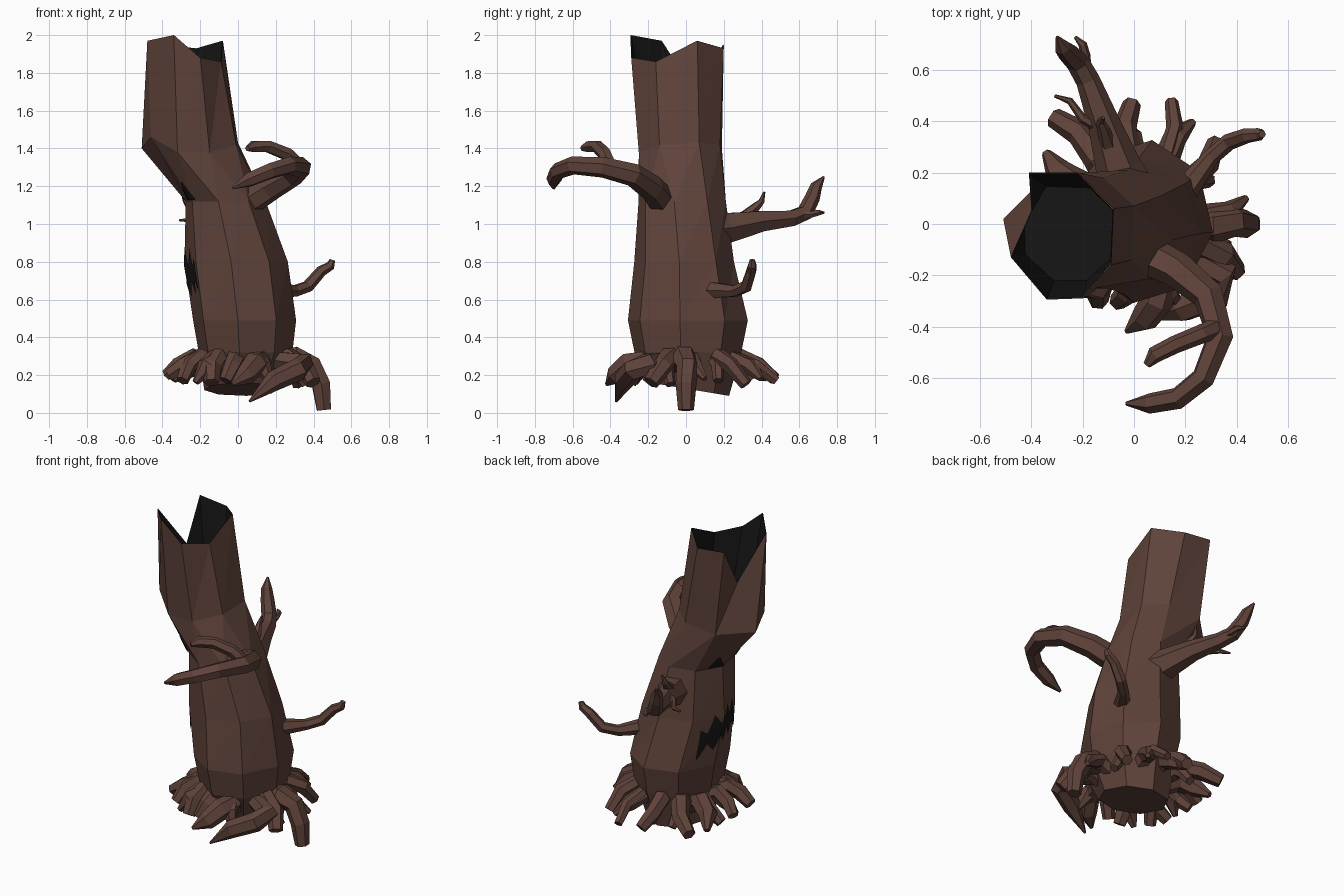
import bpy, bmesh, math
from mathutils import Vector
from mathutils.bvhtree import BVHTree

def material(name, rgb):
    m = bpy.data.materials.new(name)
    m.diffuse_color = (*rgb, 1)
    return m

BARK = material("bark", (0.115, 0.056, 0.042))
DARK = material("dark_hollow", (0.008, 0.008, 0.008))

def finish(bm, name, mat, normals=True):
    if normals:
        bmesh.ops.recalc_face_normals(bm, faces=bm.faces)
    me = bpy.data.meshes.new(name)
    bm.to_mesh(me)
    ob = bpy.data.objects.new(name, me)
    me.materials.append(mat)
    bpy.context.collection.objects.link(ob)
    return ob

def loft(bm, rings, cap_start=True, cap_end=True, tris=False):
    vs = [[bm.verts.new(p) for p in r] for r in rings]
    n = len(vs[0])
    for a, b in zip(vs, vs[1:]):
        for i in range(n):
            j = (i + 1) % n
            if tris:
                bm.faces.new((a[i], a[j], b[j]))
                bm.faces.new((a[i], b[j], b[i]))
            else:
                bm.faces.new((a[i], a[j], b[j], b[i]))
    if cap_start:
        bm.faces.new(vs[0][::-1])
    if cap_end:
        bm.faces.new(vs[-1])

def tube(name, pts, radii, sides=6):
    """Faceted limb that follows a path with a radius at each point."""
    pts = [Vector(p) for p in pts]
    bm, rings, side = bmesh.new(), [], None
    for i, p in enumerate(pts):
        t = (pts[min(i + 1, len(pts) - 1)] - pts[max(i - 1, 0)]).normalized()
        ref = side if side else (Vector((0, 0, 1)) if abs(t.z) < 0.9 else Vector((1, 0, 0)))
        side = (ref - t * ref.dot(t)).normalized()
        other = t.cross(side)
        rings.append([p + radii[i] * (side * math.cos(a) + other * math.sin(a))
                      for a in (math.tau * (k + 0.5) / sides for k in range(sides))])
    loft(bm, rings)
    return finish(bm, name, BARK)

# Trunk: eight-sided, bent and slightly twisted loft with a broken, open top
def oct_ring(cx, cy, rx, ry, z, turn, tilt=0):
    return [Vector((cx + rx * math.cos(a), cy + ry * math.sin(a), z + tilt * math.sin(a)))
            for a in (math.radians(22.5 + turn + 45 * k) for k in range(8))]

top = [Vector(p) for p in (
    (-0.08, 0.06, 1.97), (-0.22, 0.2, 1.93), (-0.41, 0.2, 1.95), (-0.40, 0.05, 1.7),
    (-0.48, -0.13, 1.97), (-0.34, -0.295, 2.0), (-0.2, -0.29, 1.88), (-0.09, -0.16, 1.86))]
bend = [Vector(p) for p in (
    (0.0, 0.07, 1.43), (-0.12, 0.18, 1.42), (-0.34, 0.19, 1.4), (-0.51, 0.02, 1.4),
    (-0.46, -0.14, 1.46), (-0.32, -0.25, 1.38), (-0.15, -0.25, 1.38), (-0.01, -0.14, 1.42))]
body = [oct_ring(0.02, 0.02, 0.2, 0.21, 0.125, 15, -0.035),
        oct_ring(0.04, 0.01, 0.25, 0.285, 0.32, 15),
        oct_ring(0.035, 0.01, 0.275, 0.32, 0.49, 15),
        oct_ring(-0.01, -0.01, 0.275, 0.265, 0.8, 17),
        oct_ring(-0.065, -0.02, 0.215, 0.235, 1.12, 12)]
bm = bmesh.new()
loft(bm, body + [bend, top], cap_end=False, tris=True)
bmesh.ops.recalc_face_normals(bm, faces=bm.faces)
surface = BVHTree.FromBMesh(bm)
finish(bm, "trunk", BARK, False)

# Dark hollow inside the broken top
def inset(ring, f):
    c = sum(ring, Vector()) / 8
    return [Vector((c.x + (p.x - c.x) * f, c.y + (p.y - c.y) * f, p.z)) for p in ring]

floor = [a.lerp(b, 0.35) for a, b in zip(bend, top)]
bm = bmesh.new()
loft(bm, [inset(floor, 0.8), inset(top, 0.985)], cap_end=False, tris=True)
bmesh.ops.reverse_faces(bm, faces=bm.faces)
finish(bm, "trunk_hollow", DARK, False)

# Carved face on the -x side, draped on the trunk surface
def patch(name, columns, azimuth=0, steps=4, rows=5):
    """columns: (sideways, z_low, z_high); points are projected along the azimuth."""
    ca, sa = math.cos(math.radians(azimuth)), math.sin(math.radians(azimuth))
    ray, across = Vector((ca, sa, 0)), Vector((-sa, ca, 0))
    cols = []
    for a, b in zip(columns, columns[1:]):
        cols += [[a[k] + (b[k] - a[k]) * s / steps for k in range(3)] for s in range(steps)]
    cols.append(columns[-1])
    bm, grid = bmesh.new(), []
    for w, lo, hi in cols:
        line = []
        for r in range(rows + 1):
            z = lo + (hi - lo) * r / rows
            hit = surface.ray_cast(across * w - ray * 2 + Vector((0, 0, z)), ray)
            line.append(bm.verts.new(hit[0] + hit[1] * 0.006))
        grid.append(line)
    for a, b in zip(grid, grid[1:]):
        for r in range(rows):
            bm.faces.new((a[r], a[r + 1], b[r + 1], b[r]))
    if bm.faces[:][0].normal.dot(ray) > 0:
        bmesh.ops.reverse_faces(bm, faces=bm.faces)
    return finish(bm, name, DARK, False)

mouth = [(0.17, 0.55, 0.57), (0.15, 0.57, 0.74), (0.11, 0.64, 0.71), (0.07, 0.59, 0.82),
         (0.03, 0.68, 0.76), (-0.02, 0.62, 0.87), (-0.06, 0.70, 0.78), (-0.10, 0.63, 0.87),
         (-0.13, 0.70, 0.78), (-0.16, 0.66, 0.82), (-0.18, 0.65, 0.67)]
patch("mouth", mouth)
for label, az, mid in (("right", 40, 0.06), ("left", -35, -0.09)):
    patch(label + "_eye", [(mid + d, 1.13, hi) for d, hi in ((0.05, 1.14), (0, 1.23), (-0.05, 1.14))], az)

# Branches and their twigs
tube("front_branch", [(0.03, -0.1, 1.09), (0.09, -0.14, 1.14), (0.17, -0.18, 1.19), (0.29, -0.28, 1.26),
                      (0.335, -0.44, 1.3), (0.27, -0.6, 1.31), (0.17, -0.68, 1.28), (0.06, -0.7, 1.235),
                      (-0.03, -0.7, 1.19)],
     [0.06, 0.075, 0.07, 0.062, 0.055, 0.048, 0.044, 0.04, 0.008])
tube("front_twig", [(0.33, -0.4, 1.3), (0.26, -0.43, 1.37), (0.16, -0.47, 1.41), (0.08, -0.51, 1.41),
                    (0.05, -0.55, 1.4)], [0.04, 0.037, 0.035, 0.033, 0.015])
tube("back_branch", [(-0.03, 0.1, 0.97), (-0.06, 0.22, 0.98), (-0.12, 0.4, 1.015), (-0.18, 0.56, 1.03),
                     (-0.22, 0.63, 1.06), (-0.26, 0.67, 1.14), (-0.28, 0.69, 1.2), (-0.3, 0.73, 1.25)],
     [0.13, 0.09, 0.062, 0.047, 0.045, 0.04, 0.032, 0.006])
tube("back_twig_tip", [(-0.19, 0.59, 1.05), (-0.19, 0.66, 1.05), (-0.2, 0.7, 1.06), (-0.23, 0.73, 1.06)],
     [0.025, 0.02, 0.017, 0.006])
tube("back_twig_top", [(-0.1, 0.3, 1.03), (-0.12, 0.37, 1.09), (-0.13, 0.4, 1.12), (-0.12, 0.415, 1.17)],
     [0.035, 0.025, 0.017, 0.006])
tube("back_twig_side", [(-0.14, 0.38, 1.02), (-0.2, 0.41, 1.03), (-0.25, 0.48, 1.02), (-0.31, 0.5, 1.02)],
     [0.025, 0.018, 0.014, 0.006])
tube("side_branch", [(0.2, 0.13, 0.65), (0.3, 0.26, 0.645), (0.37, 0.32, 0.67), (0.44, 0.345, 0.75),
                     (0.49, 0.35, 0.78), (0.5, 0.35, 0.81)], [0.05, 0.033, 0.033, 0.03, 0.025, 0.015])

# Roots: arched stubs all around the base (angle, reach, radius, tip height)
roots = [(13, 0.46, 0.04, 0.18), (30, 0.35, 0.035, 0.17), (45, 0.46, 0.042, 0.15), (60, 0.47, 0.045, 0.18),
         (73, 0.51, 0.033, 0.17), (91, 0.48, 0.045, 0.18), (98, 0.42, 0.04, 0.2), (112, 0.38, 0.035, 0.17),
         (127, 0.53, 0.05, 0.2), (141, 0.45, 0.055, 0.18), (157, 0.40, 0.042, 0.19), (171, 0.39, 0.042, 0.2),
         (185, 0.35, 0.045, 0.17), (200, 0.40, 0.045, 0.2), (215, 0.37, 0.042, 0.17), (230, 0.36, 0.052, 0.16),
         (245, 0.34, 0.05, 0.16), (258, 0.32, 0.045, 0.17), (300, 0.36, 0.045, 0.15),
         (335, 0.45, 0.052, 0.16), (347, 0.38, 0.035, 0.15)]
for i, (deg, reach, r, tip) in enumerate(roots):
    a = math.radians(deg)
    path = []
    for f, z in ((0, 0.25), (0.35, 0.29), (0.7, 0.25), (1, tip)):
        d = 0.18 + (reach - 0.19) * f
        w = a + 0.45 * (f * f - f) * (-1) ** i
        path.append((d * math.cos(w) + 0.02 * (1 - f), d * math.sin(w), z + 0.015 * (i % 3 - 1) * (1 - f)))
    tube(f"root_{i + 1}", path, [r * 1.1, r * 1.15, r * 1.05, r * (0.8 if i % 3 else 0.35)])

# Larger drooping roots
tube("root_drooping", [(0.2, 0, 0.28), (0.3, -0.01, 0.29), (0.39, 0.01, 0.25), (0.44, 0, 0.15), (0.455, 0, 0.015)],
     [0.05, 0.07, 0.06, 0.055, 0.042])
tube("root_front_curl", [(0.2, -0.12, 0.28), (0.35, -0.2, 0.26), (0.32, -0.28, 0.23), (0.19, -0.33, 0.17),
                         (0.06, -0.37, 0.06)], [0.05, 0.06, 0.06, 0.055, 0.006])
tube("root_front_point", [(0.12, -0.2, 0.28), (0.09, -0.3, 0.26), (0.04, -0.37, 0.2), (-0.03, -0.42, 0.15)],
     [0.055, 0.065, 0.055, 0.01])
